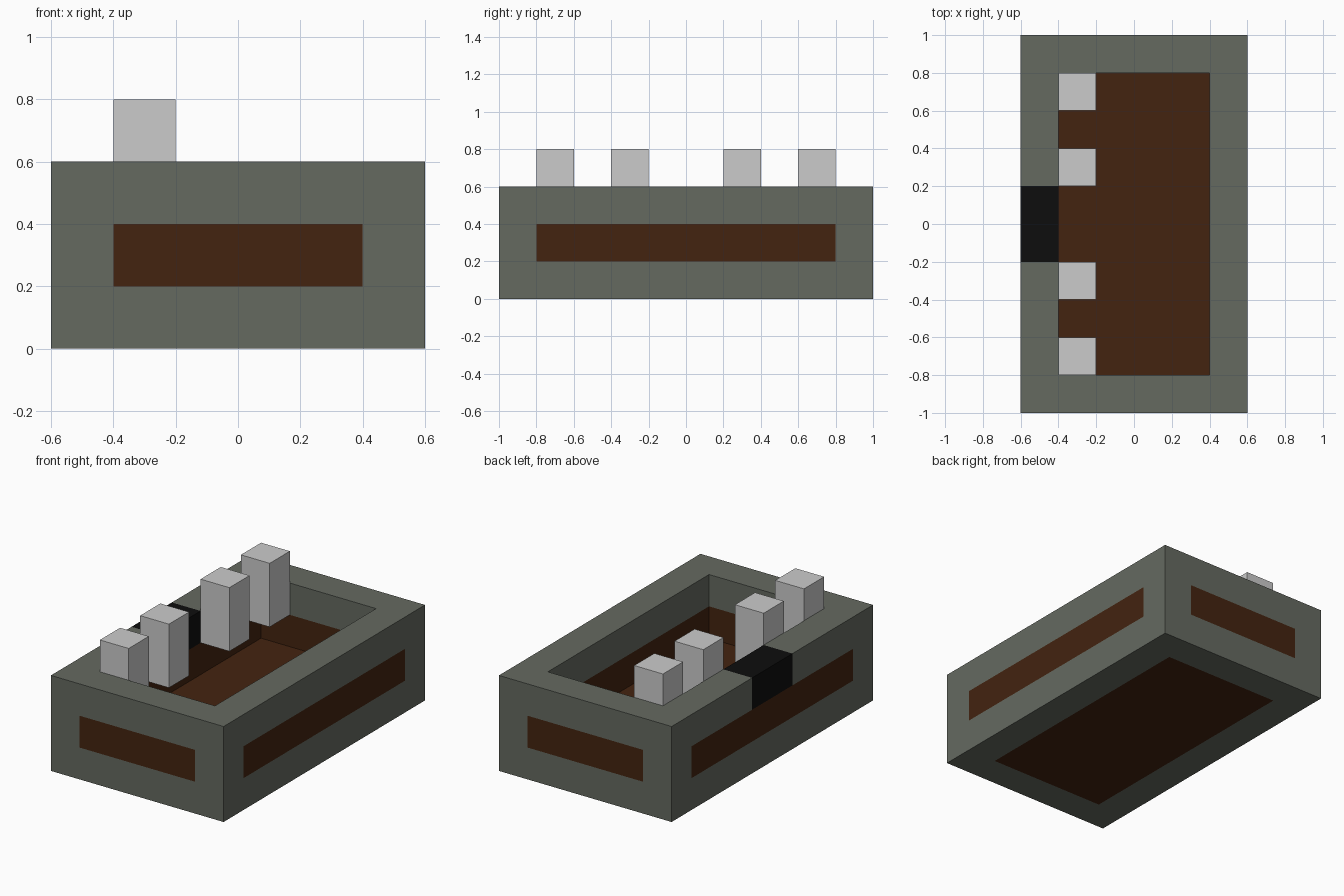
import bpy
import bmesh
from mathutils import Vector

if "Cube" in bpy.data.objects:
    bpy.data.objects.remove(bpy.data.objects["Cube"])

U = 0.2            # block size
NX, NY = 6, 10     # footprint in blocks


def material(name, rgb):
    m = bpy.data.materials.new(name)
    m.diffuse_color = (*rgb, 1.0)
    m.use_nodes = True
    m.node_tree.nodes["Principled BSDF"].inputs["Base Color"].default_value = m.diffuse_color
    return m


stone = material("grey green", (0.130, 0.143, 0.118))
wood = material("dark brown", (0.057, 0.017, 0.005))
black = material("black", (0.004, 0.004, 0.004))
pale = material("light grey", (0.60, 0.60, 0.60))


def block(x0, x1, y0, y1, z0, z1):
    return {(i, j, k) for i in range(x0, x1) for j in range(y0, y1) for k in range(z0, z1)}


inner = block(1, NX - 1, 1, NY - 1, 0, 3)
layer = [block(0, NX, 0, NY, k, k + 1) for k in range(3)]
parts = {}

# Base: brown floor inside a stone border
parts["floor"] = (inner & layer[0], wood)

# Middle layer: brown wall panels between the stone corner posts
parts["end_panels"] = (block(1, NX - 1, 0, 1, 1, 2) | block(1, NX - 1, NY - 1, NY, 1, 2), wood)
parts["side_panels"] = (block(0, 1, 1, NY - 1, 1, 2) | block(NX - 1, NX, 1, NY - 1, 1, 2), wood)

# Black clasp in the left side of the rim
clasp = block(0, 1, 4, 6, 2, 3)
parts["clasp"] = (clasp, black)

# Stone frame: border, corner posts and rim
panels = parts["end_panels"][0] | parts["side_panels"][0]
parts["frame"] = ((layer[0] | layer[1] | layer[2]) - inner - panels - clasp, stone)

# Pegs fixed to the inside of the left rim
for n, j in enumerate((1, 3, 6, 8), 1):
    parts[f"peg_{n}"] = (block(1, 2, j, j + 1, 2, 4), pale)

solid = set().union(*(cells for cells, _ in parts.values()))


def build(name, cells, mat):
    """Skin the blocks of one part, leaving out faces hidden against others."""
    bm = bmesh.new()
    for c in cells:
        for axis in range(3):
            for s in (-1, 1):
                n = [0, 0, 0]
                n[axis] = s
                if tuple(a + b for a, b in zip(c, n)) in solid:
                    continue
                p, q = [0, 0, 0], [0, 0, 0]
                p[(axis + 1) % 3] = 0.5
                q[(axis + 2) % 3] = 0.5 * s
                p, q = Vector(p), Vector(q)
                mid = Vector(c) + Vector((0.5 - NX / 2, 0.5 - NY / 2, 0.5)) + Vector(n) * 0.5
                bm.faces.new([bm.verts.new(v * U) for v in
                              (mid - p - q, mid + p - q, mid + p + q, mid - p + q)])
    bmesh.ops.remove_doubles(bm, verts=bm.verts, dist=0.001)
    me = bpy.data.meshes.new(name)
    bm.to_mesh(me)
    bm.free()
    me.materials.append(mat)
    bpy.context.collection.objects.link(bpy.data.objects.new(name, me))


for name, (cells, mat) in parts.items():
    build(name, cells, mat)
